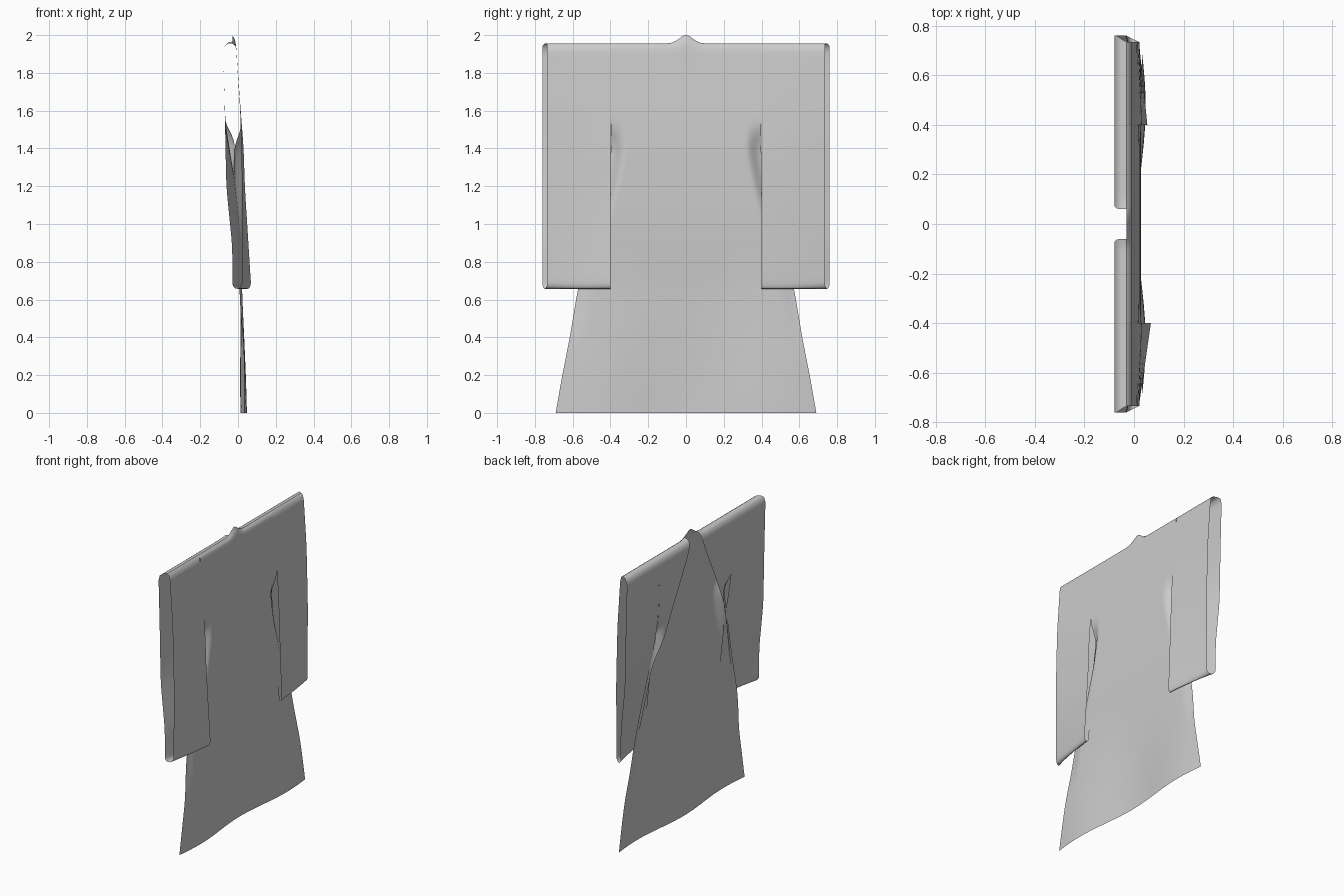
import bpy, math

if "Cube" in bpy.data.objects:
    bpy.data.objects.remove(bpy.data.objects["Cube"])


def curve(*pts):
    """Softly rounded piecewise curve through (z, value) points, z ascending."""
    def lin(z):
        if z <= pts[0][0]:
            return pts[0][1]
        for (a, p), (b, q) in zip(pts, pts[1:]):
            if z <= b:
                return p + (q - p) * (z - a) / (b - a)
        return pts[-1][1]

    def f(z):
        w = max(0, min(.06, z - pts[0][0], pts[-1][0] - z))
        return sum(lin(z + w * k) for k in (-1, -.5, 0, .5, 1)) / 5
    return f


def smooth(a, b, t):
    t = max(0, min(1, (t - a) / (b - a)))
    return t * t * (3 - 2 * t)


def sheet(name, rows):
    """Cloth surface from a grid of points."""
    n = len(rows[0])
    verts = [p for r in rows for p in r]
    faces = [(i * n + j, i * n + j + 1, (i + 1) * n + j + 1, (i + 1) * n + j)
             for i in range(len(rows) - 1) for j in range(n - 1)]
    me = bpy.data.meshes.new(name)
    me.from_pydata(verts, [], faces)
    me.shade_smooth()
    ob = bpy.data.objects.new(name, me)
    bpy.context.collection.objects.link(ob)
    return ob


def neck(y):
    return .045 * math.exp(-(y / .05) ** 2)


# Shared outlines: half width, depth of back, front and side seam, front opening edge
width = curve((0, .69), (.2, .655), (.4, .615), (.66, .572), (.9, .51),
              (1.2, .43), (1.4, .392), (1.55, .4), (2, .4))
back_x = curve((0, .03), (.66, .018), (1, .028), (1.4, .027), (1.55, .018), (1.7, .007), (1.93, -.01))
front_x = curve((.8, .008), (.95, -.018), (1.2, -.055), (1.6, -.07), (1.9, -.078))
seam_x = curve((.66, .008), (.9, 0), (1.2, -.02), (1.4, -.02), (1.55, 0))
open_y = curve((.8, .5), (1.2, .41), (1.57, .235), (1.8, .12), (1.9, .07), (1.955, .06))


def side_blend(y, z):
    return smooth(width(z) - .08, width(z), abs(y)) * (1 - smooth(1.4, 1.56, z)) * smooth(.3, .7, z)


# Back panel, flaring to a gently waved hem and rising into the neck
rows = []
for i in range(61):
    z = 1.93 * i / 60
    row = []
    for j in range(61):
        s = -1 + j / 30
        y = s * width(z)
        wave = -.017 * math.cos(2 * math.pi * y / .95) * (1 - smooth(0, .9, z))
        b = side_blend(y, z)
        x = (back_x(z) + wave) * (1 - b) + seam_x(z) * b
        row.append((x, y, z + .3 * neck(y) * smooth(1.8, 1.93, z)))
    rows.append(row)
for x, z, k in ((-.016, 1.945, .65), (-.03, 1.955, 1)):
    rows.append([(x, p[1], z + k * neck(p[1])) for p in rows[60]])
sheet("robe_back", rows)

# Front panels, narrowing from the shoulder fold into the side seam
rows = []
for x, z, k in ((-.03, 1.955, 1), (-.052, 1.955, .6), (-.069, 1.942, .2)):
    ys = [open_y(z) + (.4 - open_y(z)) * j / 16 for j in range(17)]
    rows.append([(x, y, z + k * neck(y)) for y in ys])
for i in range(41):
    z = 1.91 - (1.91 - .8) * i / 40
    row = []
    for j in range(17):
        c = min(open_y(z), width(z))
        y = c + (width(z) - c) * j / 16
        b = side_blend(y, z)
        row.append((front_x(z) * (1 - b) + seam_x(z) * b, y, z))
    rows.append(row)
front = sheet("robe_front", rows)
mirror = front.modifiers.new("Mirror", 'MIRROR')
mirror.use_axis = (False, True, False)
mirror.use_mirror_merge = False

# Sleeves: flat open tubes with folded top and bottom, inner corner swung backwards
sleeve_back_out = curve((.66, .02), (1.2, .022), (1.6, .012), (1.93, -.01))
sleeve_front_out = curve((.66, -.03), (.88, -.03), (1.2, -.062), (1.6, -.07), (1.9, -.078))
sleeve_front_in = curve((.66, .035), (.9, .02), (1.2, -.012), (1.4, -.045), (1.55, -.068), (1.9, -.078))
for side, corner in ((1, .055), (-1, .07)):
    sleeve_back_in = curve((.66, corner), (1.2, .036), (1.4, .03), (1.55, .018), (1.7, .007), (1.93, -.01))
    rows = []
    for i in range(15):
        t = i / 14
        bx = lambda z: sleeve_back_in(z) + (sleeve_back_out(z) - sleeve_back_in(z)) * t
        fx = lambda z: sleeve_front_in(z) + (sleeve_front_out(z) - sleeve_front_in(z)) * t ** 1.7
        yb, yf = .4 + .335 * t, .4 + .36 * t
        zs = [1.91 - (1.91 - .69) * k / 40 for k in range(41)]
        prof = [(-.03, yb, 1.955), (-.016, yb, 1.945)] + [(bx(z), yb, z) for z in zs]
        for k in range(1, 8):
            a = math.pi * k / 8
            m = (1 - math.cos(a)) / 2
            prof.append((bx(.69) + (fx(.69) - bx(.69)) * m, yb + (yf - yb) * m, .69 - .033 * math.sin(a)))
        prof += [(fx(z), yf, z) for z in reversed(zs)]
        prof += [(-.069, yf, 1.942), (-.052, (yf + yb) / 2, 1.955), (-.03, yb, 1.955)]
        rows.append([(x, y * side, z) for x, y, z in prof])
    sheet("sleeve_left" if side > 0 else "sleeve_right", rows)
